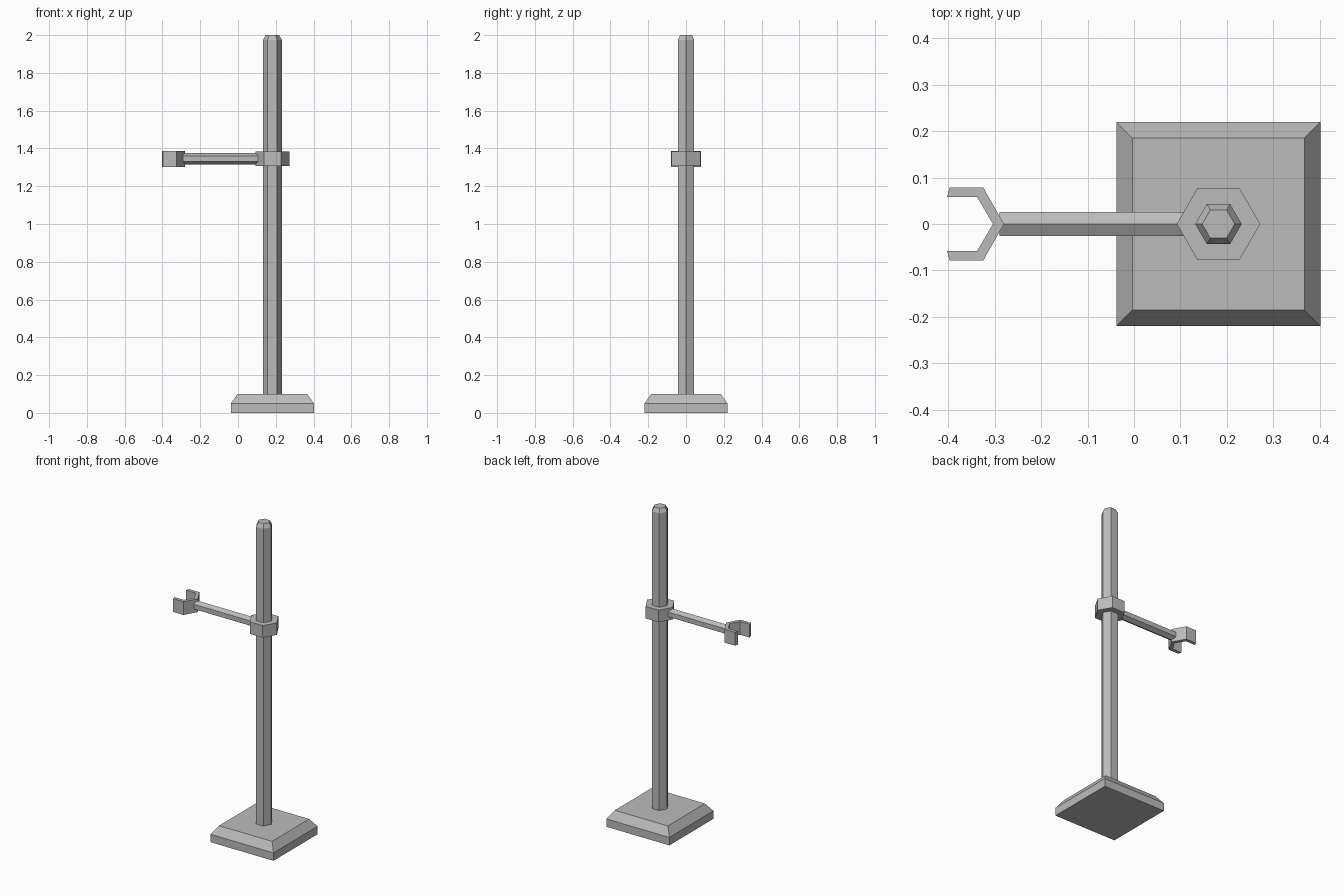
import bpy
import bmesh
from math import cos, sin, radians
from mathutils import Matrix, Vector

cube = bpy.data.objects.get("Cube")
if cube:
    bpy.data.objects.remove(cube, do_unlink=True)

POLE_X = 0.182
ARM_Z = 1.345

# Single painted-metal colour
metal = bpy.data.materials.new("grey metal")
metal.use_nodes = True
grey = (0.5, 0.5, 0.5, 1)
metal.diffuse_color = grey
metal.node_tree.nodes["Principled BSDF"].inputs["Base Color"].default_value = grey


def loft(name, rings):
    """Join matching rings of points and cap both ends."""
    bm = bmesh.new()
    loops = [[bm.verts.new(p) for p in ring] for ring in rings]
    n = len(loops[0])
    for low, high in zip(loops, loops[1:]):
        for i in range(n):
            j = (i + 1) % n
            bm.faces.new((low[i], low[j], high[j], high[i]))
    bm.faces.new(loops[0][::-1])
    bm.faces.new(loops[-1])
    bmesh.ops.recalc_face_normals(bm, faces=bm.faces[:])
    mesh = bpy.data.meshes.new(name)
    bm.to_mesh(mesh)
    bm.free()
    mesh.materials.append(metal)
    obj = bpy.data.objects.new(name, mesh)
    bpy.context.collection.objects.link(obj)
    return obj


def hexagon(radius, z, x=POLE_X):
    return [Vector((x + radius * cos(radians(a)), radius * sin(radians(a)), z))
            for a in range(0, 360, 60)]


def square(half, z):
    return [Vector((POLE_X + sx * half, sy * half, z))
            for sx, sy in ((-1, -1), (1, -1), (1, 1), (-1, 1))]


# Base with sloping upper edge
loft("base", [square(0.22, 0), square(0.22, 0.05), square(0.185, 0.1)])

# Six-sided pole with chamfered tip
loft("pole", [hexagon(0.05, 0.09), hexagon(0.05, 1.975), hexagon(0.035, 2.0)])

# Collar around the pole
loft("collar", [hexagon(0.09, ARM_Z - 0.038), hexagon(0.09, ARM_Z + 0.038)])

# Six-sided arm lying along x, ridge upward
lay_down = Matrix.Rotation(radians(-90), 4, "Y")
arm_rings = []
for x in (-0.29, 0.12):
    arm_rings.append([lay_down @ p + Vector((x, 0, ARM_Z)) for p in hexagon(0.03, 0, 0)])
loft("arm", arm_rings)

# Open half-hexagon fork at the arm's end
half = [(-0.397, 0.079), (-0.325, 0.079), (-0.28, 0)]
inner = [(-0.304, 0), (-0.338, 0.058), (-0.403, 0.058)]
outline = half + [(x, -y) for x, y in half[1::-1]]
outline += [(x, -y) for x, y in inner[:0:-1]] + inner
loft("fork", [[Vector((x, y, ARM_Z + dz)) for x, y in outline] for dz in (-0.042, 0.042)])
